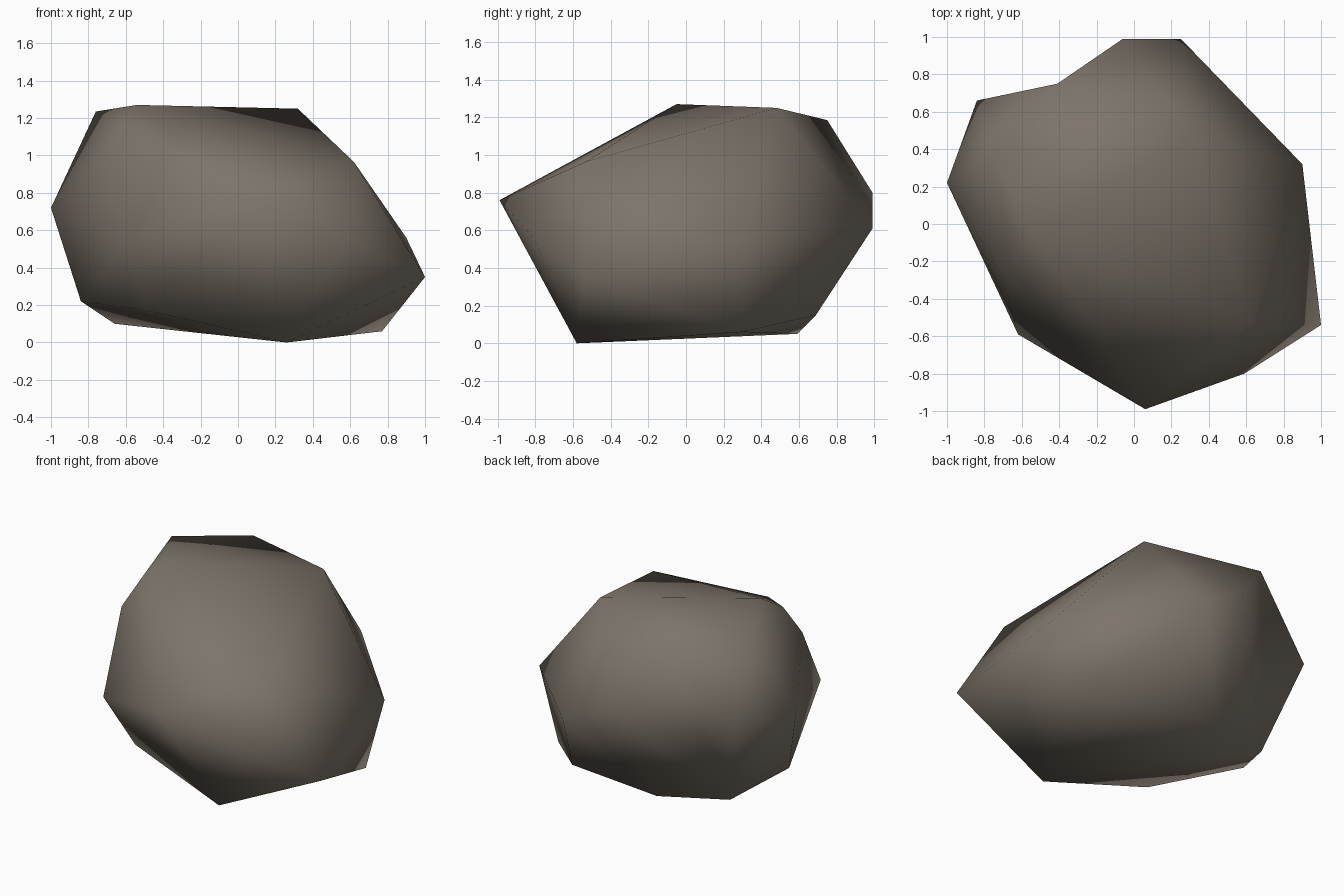
import bpy, bmesh

if "Cube" in bpy.data.objects:
    bpy.data.objects.remove(bpy.data.objects["Cube"])

# Corner points of the boulder, grouped by height
TOP = [(-.76, .36, 1.235), (-.41, .75, 1.185), (.32, .48, 1.25),
       (-.54, -.05, 1.27), (-.62, -.18, 1.18), (-.71, -.26, 1.0),
       (.62, -.53, .965)]
MIDDLE = [(-1, .22, .72), (-.84, .66, .71), (-.06, .99, .80), (.25, .99, .61),
          (.90, .32, .56), (1, -.54, .35), (.59, -.80, .55),
          (.06, -.99, .76), (-.62, -.59, .52)]
BOTTOM = [(-.84, .07, .22), (-.48, -.44, .17), (.26, -.58, 0), (.77, .30, .06),
          (.39, .69, .15), (-.19, .59, .05), (-.66, .46, .10)]

# Wrap the corners in a faceted skin
bm = bmesh.new()
verts = [bm.verts.new(p) for p in TOP + MIDDLE + BOTTOM]
bmesh.ops.convex_hull(bm, input=verts)
bmesh.ops.triangulate(bm, faces=bm.faces[:])

# Turn one edge at the back to form the shallow notch
back_left, back_peak = verts[8], verts[9]
edge = bm.edges.get((back_left, back_peak))
if edge and len(edge.link_faces) == 2:
    bmesh.utils.edge_rotate(edge, True)

bmesh.ops.recalc_face_normals(bm, faces=bm.faces[:])
for f in bm.faces:
    f.smooth = True

mesh = bpy.data.meshes.new("boulder")
bm.to_mesh(mesh)
bm.free()

# Single brown-grey stone colour
stone = bpy.data.materials.new("brown_grey_stone")
stone.diffuse_color = (.205, .176, .142, 1)
stone.use_nodes = True
stone.node_tree.nodes["Principled BSDF"].inputs["Base Color"].default_value = stone.diffuse_color
mesh.materials.append(stone)

boulder = bpy.data.objects.new("boulder", mesh)
bpy.context.collection.objects.link(boulder)
